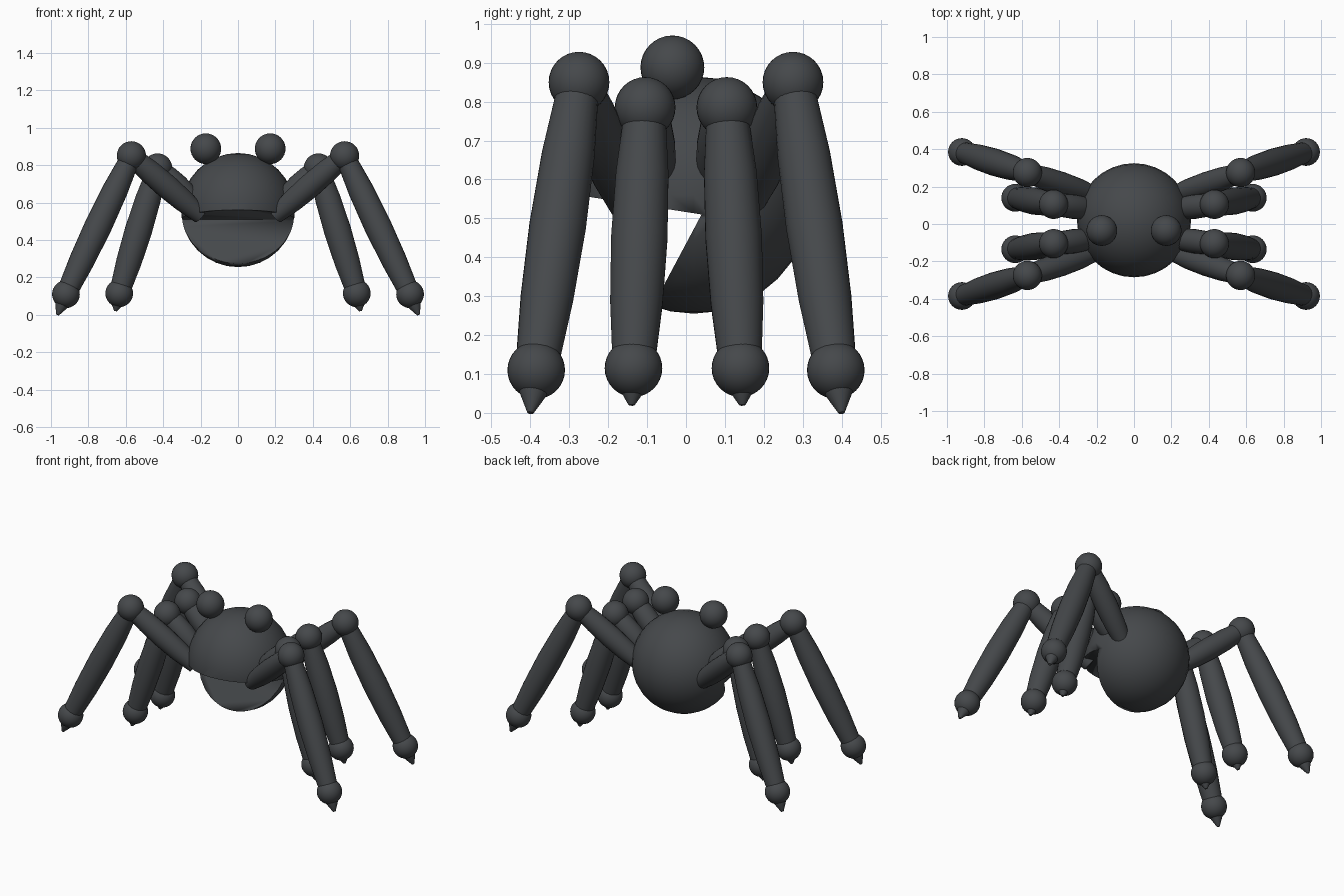
import bpy, bmesh, math
from mathutils import Vector

if "Cube" in bpy.data.objects:
    bpy.data.objects.remove(bpy.data.objects["Cube"])

mat = bpy.data.materials.new("charcoal")
mat.diffuse_color = (0.06, 0.065, 0.07, 1)
mat.use_nodes = True
mat.node_tree.nodes["Principled BSDF"].inputs["Base Color"].default_value = mat.diffuse_color


def finish(bm, name):
    me = bpy.data.meshes.new(name)
    bmesh.ops.recalc_face_normals(bm, faces=bm.faces)
    bm.to_mesh(me)
    bm.free()
    ob = bpy.data.objects.new(name, me)
    bpy.context.collection.objects.link(ob)
    me.materials.append(mat)
    bpy.ops.object.select_all(action='DESELECT')
    ob.select_set(True)
    bpy.context.view_layer.objects.active = ob
    bpy.ops.object.shade_smooth_by_angle(angle=math.radians(40))
    return ob


def ball(name, c, r):
    bm = bmesh.new()
    bmesh.ops.create_uvsphere(bm, u_segments=32, v_segments=16, radius=r)
    bmesh.ops.translate(bm, vec=c, verts=bm.verts)
    return finish(bm, name)


def limb(name, a, b, radii):
    """Round tube from a to b, with radii spaced evenly along it."""
    a, b = Vector(a), Vector(b)
    q = (b - a).to_track_quat('Z', 'Y')
    n, rings = 24, []
    bm = bmesh.new()
    for i, r in enumerate(radii):
        c = a.lerp(b, i / (len(radii) - 1))
        rings.append([bm.verts.new(c + q @ Vector((r * math.cos(t), r * math.sin(t), 0)))
                      for t in (2 * math.pi * k / n for k in range(n))])
    for lo, hi in zip(rings, rings[1:]):
        for k in range(n):
            bm.faces.new((lo[k], lo[(k + 1) % n], hi[(k + 1) % n], hi[k]))
    bm.faces.new(rings[0][::-1])
    bm.faces.new(rings[-1])
    return finish(bm, name)


# Round body with a wedge-shaped open mouth at the front
body = ball("body", (0, 0.02, 0.56), 0.305)
bm = bmesh.new()
profile = [(0.04, 0.51), (-0.6, 0.61), (-0.6, -0.1), (-0.285, -0.1)]
sides = [[bm.verts.new((x, y, z)) for y, z in profile] for x in (-0.6, 0.6)]
bm.faces.new(sides[0])
bm.faces.new(sides[1][::-1])
for i in range(4):
    j = (i + 1) % 4
    bm.faces.new((sides[0][j], sides[0][i], sides[1][i], sides[1][j]))
cutter = finish(bm, "mouth_cutter")
cutter.hide_render = True
cutter.hide_viewport = True
mod = body.modifiers.new("mouth", 'BOOLEAN')
mod.operation = 'DIFFERENCE'
mod.object = cutter
mod.solver = 'EXACT'

# Legs: hip, knee, ankle and claw tip, from front to back
legs = {
    "front": [(0.20, -0.15, 0.53), (0.57, -0.275, 0.85), (0.92, -0.385, 0.11), (0.965, -0.40, 0.0)],
    "mid_front": [(0.22, -0.08, 0.59), (0.43, -0.105, 0.785), (0.635, -0.135, 0.115), (0.655, -0.14, 0.02)],
    "mid_back": [(0.22, 0.08, 0.59), (0.43, 0.105, 0.785), (0.635, 0.14, 0.115), (0.655, 0.145, 0.02)],
    "back": [(0.20, 0.15, 0.53), (0.57, 0.275, 0.85), (0.92, 0.385, 0.11), (0.965, 0.40, 0.0)],
}
for side, s in (("right", 1), ("left", -1)):
    for key, pts in legs.items():
        hip, knee, ankle, tip = [(s * x, y, z) for x, y, z in pts]
        n = f"{side}_{key}_"
        limb(n + "thigh", hip, knee, (0.045, 0.06, 0.065, 0.062, 0.05))
        ball(n + "knee", knee, 0.078)
        limb(n + "shin", knee, ankle, (0.052, 0.068, 0.073, 0.068, 0.054))
        ball(n + "foot", ankle, 0.074)
        limb(n + "claw", ankle, tip, (0.05, 0.038, 0.008))
    # Eye on a short stalk
    limb(side + "_eye_stalk", (s * 0.14, -0.03, 0.78), (s * 0.155, -0.033, 0.88), (0.03, 0.025, 0.025))
    ball(side + "_eye", (s * 0.172, -0.035, 0.888), 0.082)
